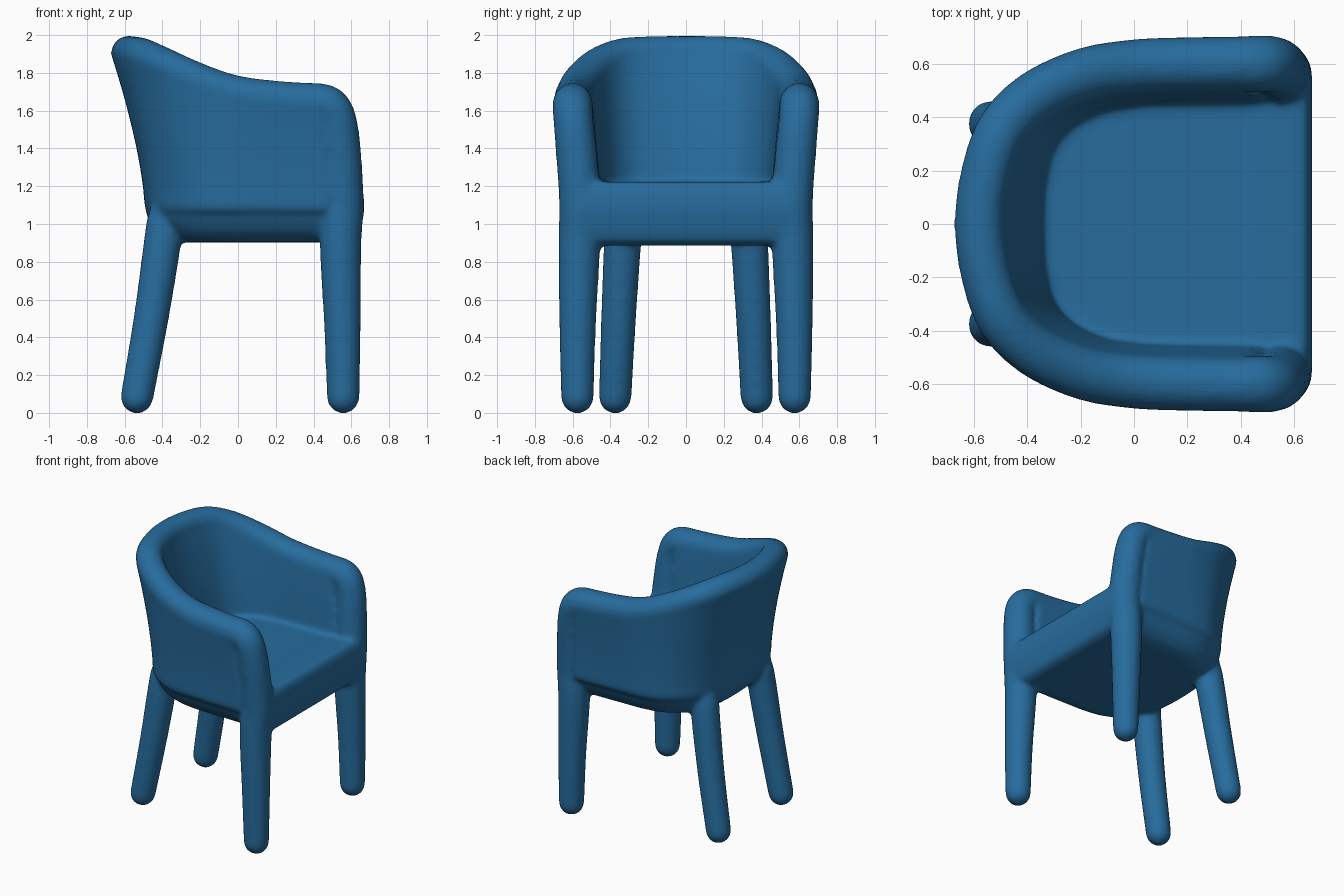
import bpy, bmesh, math
from mathutils import Vector

cube = bpy.data.objects.get("Cube")
if cube:
    bpy.data.objects.remove(cube, do_unlink=True)

blue = bpy.data.materials.new("blue_plastic")
blue.use_nodes = True
blue.diffuse_color = (0.02, 0.15, 0.34, 1)
bsdf = blue.node_tree.nodes["Principled BSDF"]
bsdf.inputs["Base Color"].default_value = blue.diffuse_color
bsdf.inputs["Roughness"].default_value = 0.6

bm = bmesh.new()


def loft(rings):
    """Closed skin through rings that share a point count."""
    loops = [[bm.verts.new(p) for p in ring] for ring in rings]
    n = len(loops[0])
    faces = [bm.faces.new(loops[0][::-1]), bm.faces.new(loops[-1])]
    for a, b in zip(loops, loops[1:]):
        for i in range(n):
            j = (i + 1) % n
            faces.append(bm.faces.new((a[i], a[j], b[j], b[i])))
    bmesh.ops.recalc_face_normals(bm, faces=faces)


def spline(points, steps):
    """Smooth path through tuples of any length."""
    pts = [Vector(p) for p in points]
    pts = [2 * pts[0] - pts[1]] + pts + [2 * pts[-1] - pts[-2]]
    out = []
    for a, b, c, d in zip(pts, pts[1:], pts[2:], pts[3:]):
        for k in range(steps):
            t = k / steps
            out.append(b + (c - a) * t / 2 + (2 * a - 5 * b + 4 * c - d) * t * t / 2
                       + (3 * b - a - 3 * c + d) * t ** 3 / 2)
    return out + [pts[-2]]


def tube(points, side):
    """Round-ended tapered tube through (x, y, z, radius) points."""
    path = spline([(x, y * side, z, r) for x, y, z, r in points], 5)
    pos = [p.to_3d() for p in path]
    rad = [p[3] for p in path]
    tan = [(pos[min(i + 1, len(pos) - 1)] - pos[max(i - 1, 0)]).normalized()
           for i in range(len(pos))]
    frames = list(zip(pos, tan, rad))

    def cap(p, t, r, sign):
        angles = [math.radians(a) for a in (85, 65, 45, 22)]
        return [(p + t * sign * r * math.sin(a), t, r * math.cos(a)) for a in angles]
    frames = cap(*frames[0], -1) + frames + cap(*frames[-1], 1)[::-1]
    rings = []
    for p, t, r in frames:
        u = Vector((0, 1, 0)).cross(t).normalized()
        v = t.cross(u)
        rings.append([p + (u * math.cos(a) + v * math.sin(a)) * r
                      for a in (math.tau * i / 20 for i in range(20))])
    loft(rings)


# Centre line of the wrapped wall: top (x, y, z), then bottom (x, y)
rim_half = [(.43, .60, 1.642), (.2, .597, 1.657), (0, .589, 1.685), (-.185, .56, 1.75),
            (-.367, .48, 1.832), (-.49, .36, 1.885), (-.553, .195, 1.9), (-.578, 0, 1.902)]
base_half = [(.48, .56), (.2, .555), (0, .548), (-.15, .52),
             (-.285, .44), (-.372, .32), (-.405, .17), (-.414, 0)]


def mirrored(half):
    return half + [(p[0], -p[1], *p[2:]) for p in half[-2::-1]]


rim = spline(mirrored(rim_half), 5)
base = spline([(x, y, 0) for x, y in mirrored(base_half)], 5)
floor_z = 1.1


def outward(line, i):
    d = line[min(i + 1, len(line) - 1)] - line[max(i - 1, 0)]
    return Vector((d.y, -d.x, 0)).normalized()


def wall_section(i):
    """Wall cross-section: outer side, round rim, inner side, round foot."""
    out = outward(rim, i)
    front = min(1, max(0, (rim[i].x + .55) / .6))
    corner = 4 * front * (1 - front)
    r_top, r_low = .095 + .008 * front, .08 + .025 * front + .012 * corner

    def centre(t):
        p = base[i].lerp(rim[i], t ** 1.5)
        p.z = floor_z + (rim[i].z - floor_z) * t
        return p, r_low + (r_top - r_low) * t
    ring = []
    for k in range(9):
        p, r = centre(k / 8)
        ring.append(p + out * r)
    for k in range(1, 8):
        a = math.pi * k / 8
        ring.append(rim[i] + out * r_top * math.cos(a) + Vector((0, 0, r_top * math.sin(a))))
    for k in range(8, -1, -1):
        p, r = centre(k / 8)
        ring.append(p - out * r)
    p, r = centre(0)
    for k in range(1, 8):
        a = math.pi * k / 8
        ring.append(p - out * r * math.cos(a) - Vector((0, 0, .07 * math.sin(a))))
    return ring


# Wrapped back and arms
loft([wall_section(i) for i in range(len(rim))])


def seat_ring(offset, z):
    """Seat outline grown or shrunk by an offset, with a fixed front edge."""
    ring = [p + outward(base, i) * offset for i, p in enumerate(base)]
    ring = [Vector((.60, ring[0].y, 0))] + ring + [Vector((.60, ring[-1].y, 0))]
    return [Vector((p.x, p.y, z)) for p in ring]


# Seat body: the underside curves inward from the foot of the wall
loft([seat_ring(o, z) for o, z in ((-.08, .903), (-.02, .925), (.025, .965),
                                   (.06, 1.02), (.077, 1.08), (0, 1.14), (0, 1.22))])

# Front apron: rounded beam between the front legs
loft([[Vector((x, y, z)) for x, z in
       ((.43, .93), (.47, .89), (.58, .883), (.63, .91), (.65, .97), (.667, 1.06),
        (.667, 1.13), (.658, 1.19), (.635, 1.224), (.43, 1.224))] for y in (-.56, .56)])

front_post = [(.557, .575, .083, .087), (.553, .574, .45, .097), (.543, .564, .9, .111),
              (.555, .561, 1.12, .111), (.542, .583, 1.4, .108), (.526, .595, 1.53, .106),
              (.5, .6, 1.603, .106), (.45, .6, 1.637, .106), (.34, .6, 1.648, .1)]
back_leg = [(-.535, .375, .083, .087), (-.46, .357, .5, .093),
            (-.403, .337, .88, .099), (-.385, .325, 1.02, .096), (-.36, .315, 1.16, .07)]
for side in (1, -1):
    tube(front_post, side)   # front leg running up into the arm
    tube(back_leg, side)     # splayed back leg

mesh = bpy.data.meshes.new("armchair_body")
bm.to_mesh(mesh)
bm.free()
chair = bpy.data.objects.new("armchair_body", mesh)
bpy.context.collection.objects.link(chair)
mesh.materials.append(blue)

# Fuse the parts into one moulded skin with soft joints
fuse = chair.modifiers.new("fuse", 'REMESH')
fuse.mode = 'VOXEL'
fuse.voxel_size = 0.016
fuse.use_smooth_shade = True
soften = chair.modifiers.new("soften", 'SMOOTH')
soften.factor = 0.5
soften.iterations = 8
bpy.context.view_layer.objects.active = chair
chair.select_set(True)
bpy.ops.object.shade_smooth()
